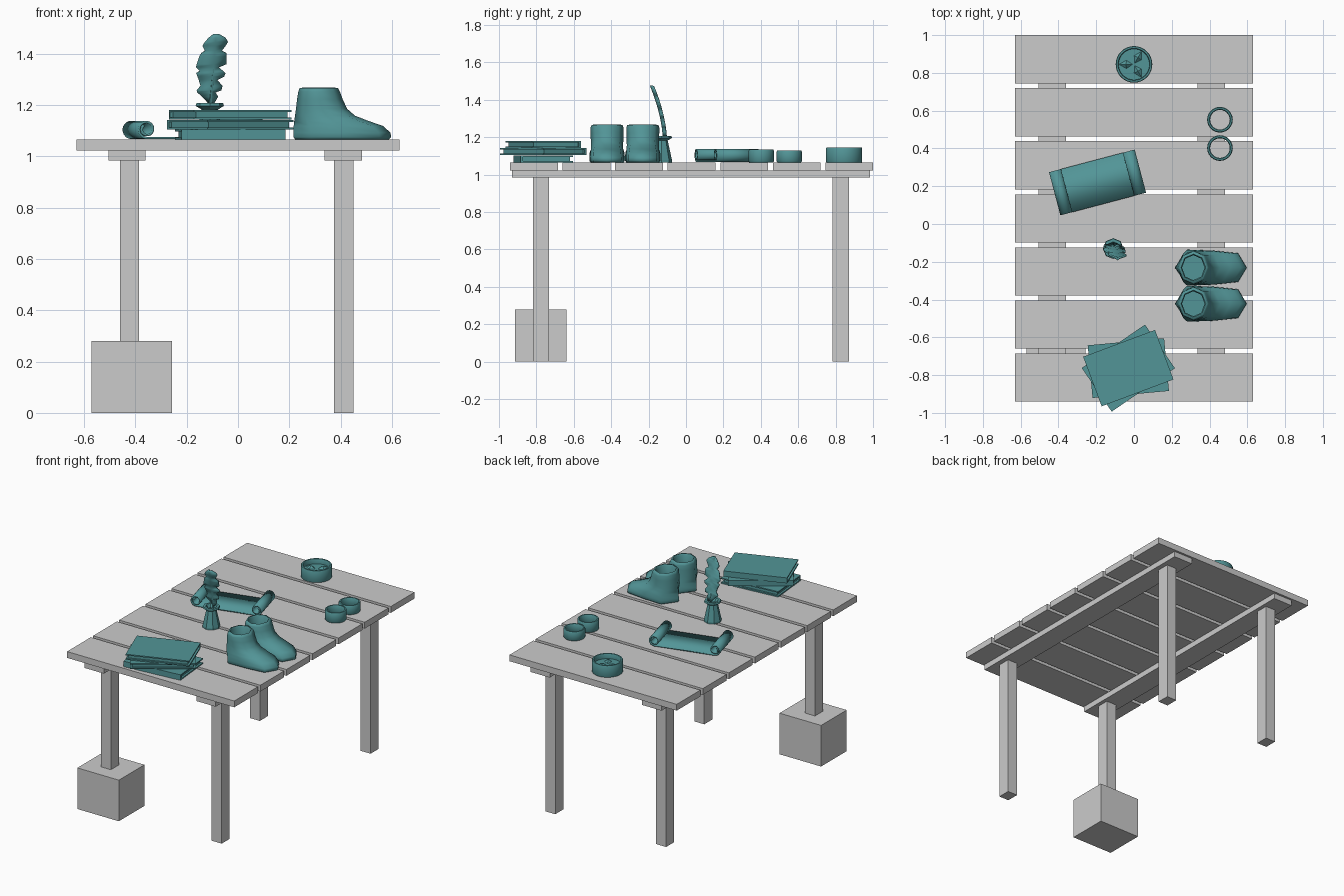
import bpy, bmesh
from math import sin, cos, pi, radians
from mathutils import Matrix, Vector

if "Cube" in bpy.data.objects:
    bpy.data.objects.remove(bpy.data.objects["Cube"])

TOP = 1.066  # table surface height
teal = bpy.data.materials.new("teal")
teal.diffuse_color = (0.085, 0.30, 0.31, 1)
teal.use_nodes = True
teal.node_tree.nodes["Principled BSDF"].inputs["Base Color"].default_value = teal.diffuse_color


def finish(name, bm, mat=None, smooth=None, solid=None, bevel=None):
    bmesh.ops.recalc_face_normals(bm, faces=bm.faces)
    me = bpy.data.meshes.new(name)
    bm.to_mesh(me)
    bm.free()
    ob = bpy.data.objects.new(name, me)
    bpy.context.collection.objects.link(ob)
    if mat:
        me.materials.append(mat)
    if smooth:
        bpy.ops.object.select_all(action='DESELECT')
        ob.select_set(True)
        bpy.context.view_layer.objects.active = ob
        bpy.ops.object.shade_smooth_by_angle(angle=radians(smooth))
    if solid:
        m = ob.modifiers.new("thickness", 'SOLIDIFY')
        m.thickness, m.offset = solid, 0
    return ob


def add_box(bm, x0, x1, y0, y1, z0, z1, mat=Matrix()):
    m = mat @ Matrix.Translation(((x0 + x1) / 2, (y0 + y1) / 2, (z0 + z1) / 2))
    bmesh.ops.create_cube(bm, size=1, matrix=m @ Matrix.Diagonal((x1 - x0, y1 - y0, z1 - z0, 1)))


def box(name, *dims):
    bm = bmesh.new()
    add_box(bm, *dims)
    return finish(name, bm)


def loft(name, rings, closed=True, caps=False, wrap=False, **kw):
    """Skin consecutive rows of points."""
    bm = bmesh.new()
    rows = [[bm.verts.new(p) for p in r] for r in rings]
    pairs = list(zip(rows, rows[1:])) + ([(rows[-1], rows[0])] if wrap else [])
    n = len(rows[0])
    for a, b in pairs:
        for i in range(n if closed else n - 1):
            j = (i + 1) % n
            bm.faces.new((a[i], a[j], b[j], b[i]))
    if caps:
        bm.faces.new(rows[0])
        bm.faces.new(rows[-1])
    return finish(name, bm, **kw)


def lathe(name, cx, cy, profile, n, **kw):
    return loft(name, [[(cx + r * cos(2 * pi * i / n), cy + r * sin(2 * pi * i / n), z)
                        for i in range(n)] for r, z in profile], **kw)


# Table: planks, rails, legs and the block under one leg
for i in range(7):
    y = -0.94 + i * 0.2808
    box(f"plank_{i + 1}", -0.63, 0.63, y, y + 0.255, 1.023, TOP)
for side, x in (("left", -0.4325), ("right", 0.41)):
    box(f"{side}_rail", x - 0.073, x + 0.073, -0.93, 0.985, 0.984, 1.023)
for side, x in (("left", -0.4225), ("right", 0.4125)):
    for end, y in (("front", -0.775), ("back", 0.828)):
        box(f"{end}_{side}_leg", x - 0.0375, x + 0.0375, y - 0.0435, y + 0.0435, 0, 0.984)
box("leg_block", -0.57, -0.257, -0.915, -0.64, 0, 0.28)

# Stack of books: two covers, pages and a spine
for i, (ang, spine) in enumerate(((-5.3 + 10.6, -1), (34.5, 1), (20.5, 1))):
    z, h, c = TOP + i * 0.0385, 0.0375, 0.008
    M = Matrix.Translation((-0.03, -0.763, z)) @ Matrix.Rotation(radians(ang), 4, 'Z')
    bm = bmesh.new()
    for z0 in (0, h - c):
        add_box(bm, -0.203, 0.203, -0.14, 0.14, z0, z0 + c, M)
    add_box(bm, -0.19, 0.19, -0.127, 0.127, c, h - c, M)
    ys = sorted((spine * 0.127, spine * 0.14))
    add_box(bm, -0.203, 0.203, ys[0], ys[1], c, h - c, M)
    finish(f"book_{i + 1}", bm, teal)

# Boots: eight-sided rings from sole to cuff, then down inside
FOOT = [(0, 0), (0.18, 0.95), (0.54, 0.9), (0.88, 0.76), (1, 0)]
SHAFT = [(0, 0), (0.15, 0.72), (0.5, 1), (0.85, 0.72), (1, 0)]
#        heel   toe    half-width  z   blend towards shaft
BOOT = [(0.222, 0.588, 0.094, 1.066, 0), (0.216, 0.597, 0.100, 1.075, 0),
        (0.216, 0.594, 0.100, 1.092, 0), (0.217, 0.565, 0.098, 1.118, 0),
        (0.219, 0.510, 0.094, 1.137, 0.2), (0.222, 0.456, 0.090, 1.158, 0.5),
        (0.226, 0.425, 0.088, 1.185, 0.9), (0.230, 0.408, 0.088, 1.222, 1),
        (0.235, 0.397, 0.088, 1.252, 1), (0.240, 0.390, 0.083, 1.265, 1),
        (0.249, 0.380, 0.072, 1.267, 1), (0.254, 0.374, 0.066, 1.258, 1),
        (0.250, 0.378, 0.066, 1.160, 1)]
for side, cy in (("left", -0.231), ("right", -0.422)):
    rings = []
    for heel, toe, w, z, k in BOOT:
        pts = [(heel + (toe - heel) * (f[0] * (1 - k) + s[0] * k), w * (f[1] * (1 - k) + s[1] * k))
               for f, s in zip(FOOT, SHAFT)]
        rings.append([(x, cy + y, z) for x, y in pts] + [(x, cy - y, z) for x, y in pts[3:0:-1]])
    loft(f"{side}_boot", rings, caps=True, mat=teal, smooth=60)

# Ink pot
lathe("ink_pot", -0.11, -0.13, [(0.055, TOP), (0.055, 1.078), (0.032, 1.182), (0.055, 1.196),
      (0.052, 1.207), (0.036, 1.207), (0.026, 1.188), (0.04, 1.09)], 8, caps=True, mat=teal)

# Quill: notched vane rows (z, left x, right x) bent along a leaning curve
VANE = [(1.206, -.112, -.096), (1.233, -.138, -.08), (1.250, -.158, -.09), (1.258, -.16, -.066),
        (1.275, -.145, -.062), (1.298, -.152, -.082), (1.312, -.157, -.055), (1.325, -.162, -.05),
        (1.333, -.148, -.06), (1.348, -.163, -.076), (1.36, -.16, -.047), (1.39, -.15, -.045),
        (1.402, -.143, -.046), (1.412, -.128, -.064), (1.432, -.137, -.05), (1.447, -.128, -.04),
        (1.463, -.112, -.05), (1.475, -.095, -.075)]


def quill_mid(z):
    t = (z - 1.2) / 0.275
    return -0.107 + 0.022 * t, -0.118 - 0.025 * t - 0.045 * t * abs(t)


rows = []
for z, xl, xr in VANE:
    x, y = quill_mid(z)
    rows.append([(xl, y + 0.012, z), (x, y, z), (xr, y + 0.012, z)])
loft("quill_vane", rows, closed=False, mat=teal, smooth=40, solid=0.01)
stem = []
for i in range(8):
    z = 1.10 + i * 0.053
    x, y = quill_mid(z)
    r = 0.008 - 0.0007 * i
    stem.append([(x + r * cos(a * pi / 3), y + r * sin(a * pi / 3), z) for a in range(6)])
loft("quill_stem", stem, caps=True, mat=teal, smooth=60)

# Scroll: flat sheet with a spiral roll at each end
roll = []
for i in range(29):
    a, r = -pi / 2 - i * 2 * pi / 20, 0.034 - 0.016 * i / 28
    roll.append((-0.199 + r * cos(a), 0.039 + r * sin(a)))
path = roll[::-1] + [(-x, z) for x, z in roll]
M = Matrix.Translation((-0.193, 0.22, TOP)) @ Matrix.Rotation(radians(14.8), 4, 'Z')
loft("scroll", [[M @ Vector((x, s * 0.118, z)) for s in (-1, 1)] for x, z in path],
     closed=False, mat=teal, smooth=40, solid=0.009)

# Two open bands
for name, y, h in (("near_band", 0.402, 0.068), ("far_band", 0.552, 0.062)):
    z = TOP + h
    lathe(name, 0.455, y, [(0.064, TOP), (0.068, TOP + 0.006), (0.068, z - 0.006), (0.064, z),
          (0.056, z), (0.052, z - 0.006), (0.052, TOP + 0.006), (0.056, TOP)],
          24, wrap=True, mat=teal, smooth=50)

# Round dish with three raised pointed leaves
DX, DY, FLOOR = 0.0, 0.845, 1.112
lathe("dish", DX, DY, [(0.095, TOP), (0.097, TOP + 0.005), (0.097, 1.14), (0.094, 1.145),
      (0.085, 1.145), (0.082, 1.14), (0.082, FLOOR)], 32, caps=True, mat=teal, smooth=40)
bm = bmesh.new()
for k in range(3):
    R = Matrix.Translation((DX, DY, FLOOR)) @ Matrix.Rotation(radians(60 + 120 * k), 4, 'Z')
    rim = [bm.verts.new(R @ Vector(p)) for p in
           ((0.008, 0, 0), (0.04, 0.022, 0), (0.08, 0, 0), (0.04, -0.022, 0))]
    peak = bm.verts.new(R @ Vector((0.042, 0, 0.016)))
    for i in range(4):
        bm.faces.new((rim[i], rim[(i + 1) % 4], peak))
    bm.faces.new(rim[::-1])
finish("dish_leaves", bm, teal)
